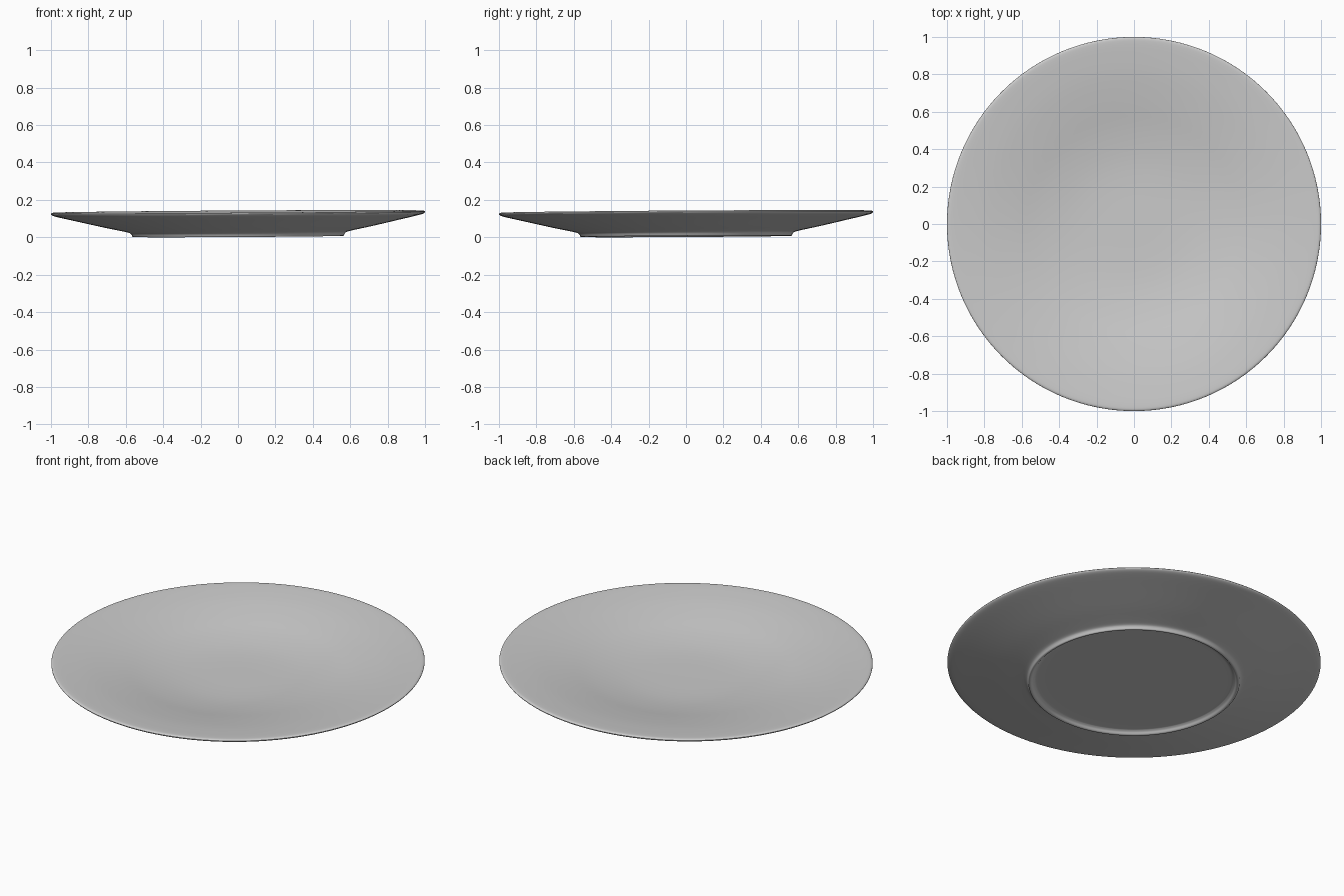
import bpy, bmesh, math
from mathutils import Vector, Matrix

if "Cube" in bpy.data.objects:
    bpy.data.objects.remove(bpy.data.objects["Cube"])

SEGMENTS = 128


def smooth_path(pts, steps=4):
    """Catmull-Rom curve through (radius, height) points."""
    p = [Vector(q) for q in pts]
    p = [2 * p[0] - p[1]] + p + [2 * p[-1] - p[-2]]
    out = []
    for i in range(1, len(p) - 2):
        a, b, c, d = p[i - 1:i + 3]
        for s in range(steps):
            t = s / steps
            out.append(0.5 * (2 * b + (c - a) * t + (2 * a - 5 * b + 4 * c - d) * t * t
                              + (3 * b - a - 3 * c + d) * t ** 3))
    return out + [p[-2]]


# Profile: recessed base, foot ring, underside, rounded rim, dished top
base = [(0, 0.020), (0.3, 0.020), (0.50, 0.020), (0.535, 0.016), (0.55, 0.003)]
foot = [(0.555, 0.0), (0.562, 0.0), (0.566, 0.003)]
under = [(0.568, 0.010), (0.58, 0.021), (0.62, 0.031), (0.72, 0.052), (0.86, 0.084),
         (0.96, 0.107), (0.99, 0.116)]
rim = [(1.0, 0.124), (0.996, 0.130), (0.98, 0.1325)]
top = [(0.92, 0.128), (0.80, 0.115), (0.65, 0.092), (0.50, 0.066),
       (0.35, 0.048), (0.2, 0.041), (0, 0.040)]
profile = smooth_path(base) + foot + smooth_path(under + rim + top)

# Revolve the profile around z
bm = bmesh.new()
verts = [bm.verts.new((max(q.x, 0) if isinstance(q, Vector) else q[0], 0,
                       q.y if isinstance(q, Vector) else q[1])) for q in profile]
edges = [bm.edges.new(pair) for pair in zip(verts, verts[1:])]
bmesh.ops.spin(bm, geom=verts + edges, cent=(0, 0, 0), axis=(0, 0, 1),
               angle=2 * math.pi, steps=SEGMENTS, use_duplicate=False)
bmesh.ops.remove_doubles(bm, verts=bm.verts, dist=1e-4)
bmesh.ops.recalc_face_normals(bm, faces=bm.faces)

# The plate leans very slightly, rising towards +x and +y
bm.transform(Matrix.Rotation(0.0085, 4, Vector((1, -1, 0))))
low = min(v.co.z for v in bm.verts)
mid = [(max(v.co[i] for v in bm.verts) + min(v.co[i] for v in bm.verts)) / 2 for i in (0, 1)]
bm.transform(Matrix.Translation((-mid[0], -mid[1], -low)))

mesh = bpy.data.meshes.new("plate")
bm.to_mesh(mesh)
bm.free()
plate = bpy.data.objects.new("plate", mesh)
bpy.context.collection.objects.link(plate)
bpy.context.view_layer.objects.active = plate
plate.select_set(True)
bpy.ops.object.shade_smooth_by_angle(angle=math.radians(40))
